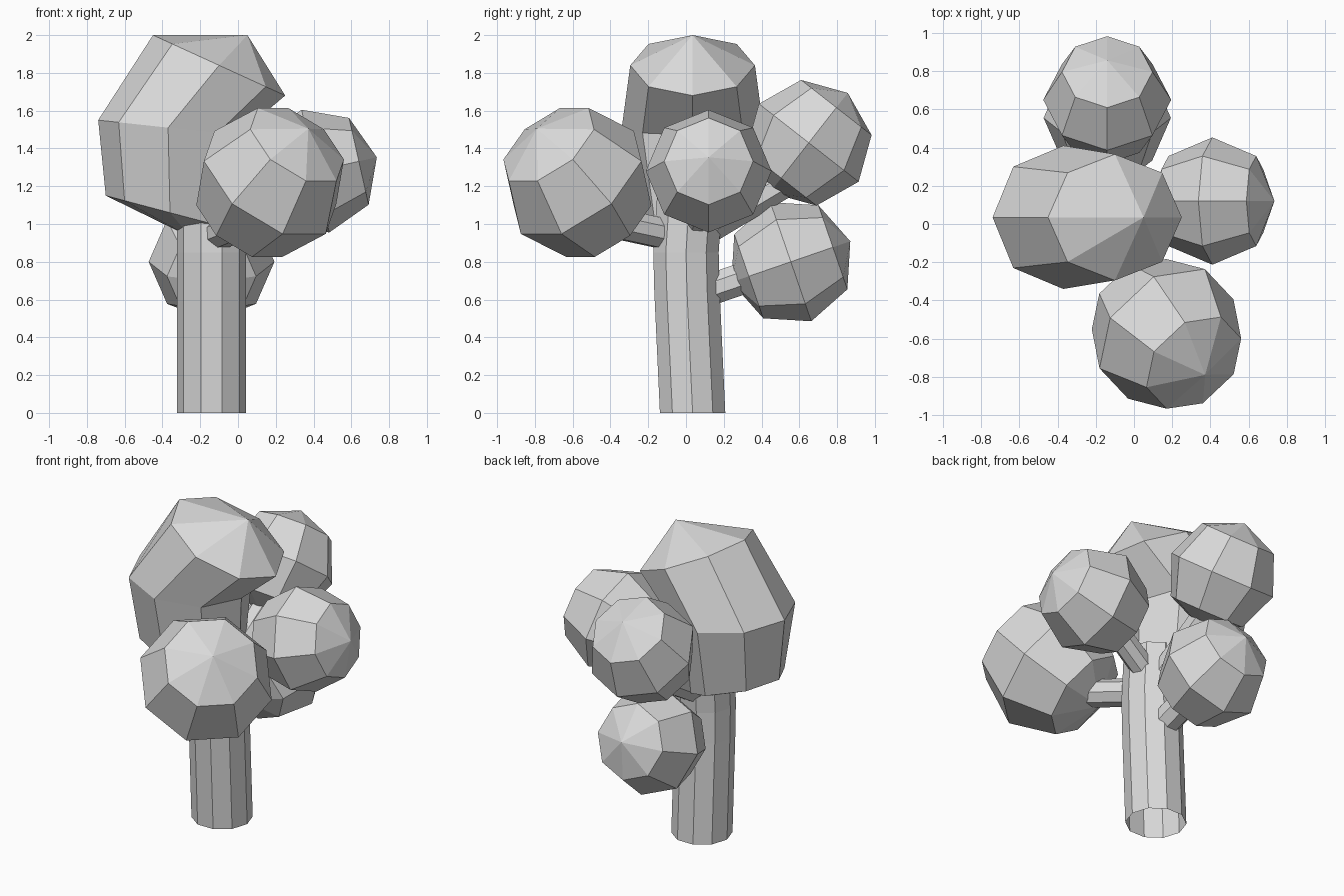
import bpy, bmesh, math
from mathutils import Vector

if "Cube" in bpy.data.objects:
    bpy.data.objects.remove(bpy.data.objects["Cube"])

grey = bpy.data.materials.new("light_grey")
grey.diffuse_color = (0.7, 0.7, 0.7, 1)
grey.use_nodes = True
grey.node_tree.nodes["Principled BSDF"].inputs["Base Color"].default_value = grey.diffuse_color


def make_object(name, rings, start=None, end=None):
    """Skin equal-length rings of points; optional poles close the ends."""
    bm = bmesh.new()
    loops = [[bm.verts.new(p) for p in ring] for ring in rings]
    n = len(loops[0])
    for a, b in zip(loops, loops[1:]):
        for i in range(n):
            j = (i + 1) % n
            bm.faces.new((a[i], a[j], b[j], b[i]))
    for pole, loop in ((start, loops[0]), (end, loops[-1])):
        if pole is not None:
            v = bm.verts.new(pole)
            for i in range(n):
                bm.faces.new((loop[i], loop[(i + 1) % n], v))
    bmesh.ops.recalc_face_normals(bm, faces=bm.faces)
    mesh = bpy.data.meshes.new(name)
    bm.to_mesh(mesh)
    bm.free()
    mesh.materials.append(grey)
    ob = bpy.data.objects.new(name, mesh)
    bpy.context.collection.objects.link(ob)
    return ob


def circle(c, h, u, n, roll=0.0):
    return [Vector(c) + h * math.cos(roll + i * math.tau / n)
            + u * math.sin(roll + i * math.tau / n) for i in range(n)]


def frame(d):
    d = Vector(d).normalized()
    h = Vector((0, 0, 1)).cross(d).normalized()
    return d, h, d.cross(h)


def leaf_ball(name, centre, direction, r, roll=0.0):
    """Eight-sided ball with its pole along direction."""
    c = Vector(centre)
    d, h, u = frame(direction)
    rings = []
    for k in (1, 2, 3):
        a = k * math.pi / 4
        s = r * math.sin(a)
        rings.append(circle(c + d * r * math.cos(a), h * s, u * s, 8, roll))
    make_object(name, rings, c + d * r, c - d * r)


def branch(name, a, b, r):
    a, b = Vector(a), Vector(b)
    d, h, u = frame(b - a)
    make_object(name, [circle(p, h * r, u * r, 8, math.pi / 8) for p in (a, b)], a, b)


# Trunk, slightly bent, open at the foot
X, Y = Vector((0.182, 0, 0)), Vector((0, 0.182, 0))
trunk_path = [(0.035, 0), (0.005, 0.65), (0.0, 0.85), (0.02, 1.15)]
make_object("trunk", [circle((-0.14, y, z), X, Y, 10) for y, z in trunk_path],
            end=(-0.14, 0.02, 1.15))

# Large crown, leaning rings: centre x, z, half x, half z, half y
crown = [(-0.10, 1.84, 0.35, -0.16, 0.33),
         (-0.37, 1.51, 0.37, -0.04, 0.375),
         (-0.36, 1.06, 0.34, -0.09, 0.28)]
make_object("main_crown",
            [circle((x, 0.035, z), Vector((hx, 0, hz)), Vector((0, hy, 0)), 8)
             for x, z, hx, hz, hy in crown],
            (0.05, 0.035, 2.0), (-0.25, 0.035, 0.93))

# Smaller leaf balls
leaf_ball("front_leaves", (0.17, -0.575, 1.22), (0.49, -0.52, 0.69), 0.41, math.pi / 8)
leaf_ball("right_leaves", (0.41, 0.12, 1.28), (0.975, 0, 0.22), 0.333)
leaf_ball("upper_back_leaves", (-0.14, 0.65, 1.43), (0, 0.616, 0.788), 0.335)
leaf_ball("lower_back_leaves", (-0.14, 0.555, 0.80), (0, 0.946, 0.326), 0.333)

# Branches
branch("front_branch", (-0.12, -0.08, 0.94), (0.08, -0.45, 1.02), 0.085)
branch("right_branch", (-0.10, 0.04, 0.97), (0.38, 0.12, 1.26), 0.075)
branch("upper_back_branch", (-0.14, 0.10, 0.97), (-0.14, 0.60, 1.27), 0.09)
branch("lower_back_branch", (-0.14, 0.15, 0.66), (-0.14, 0.50, 0.78), 0.09)
